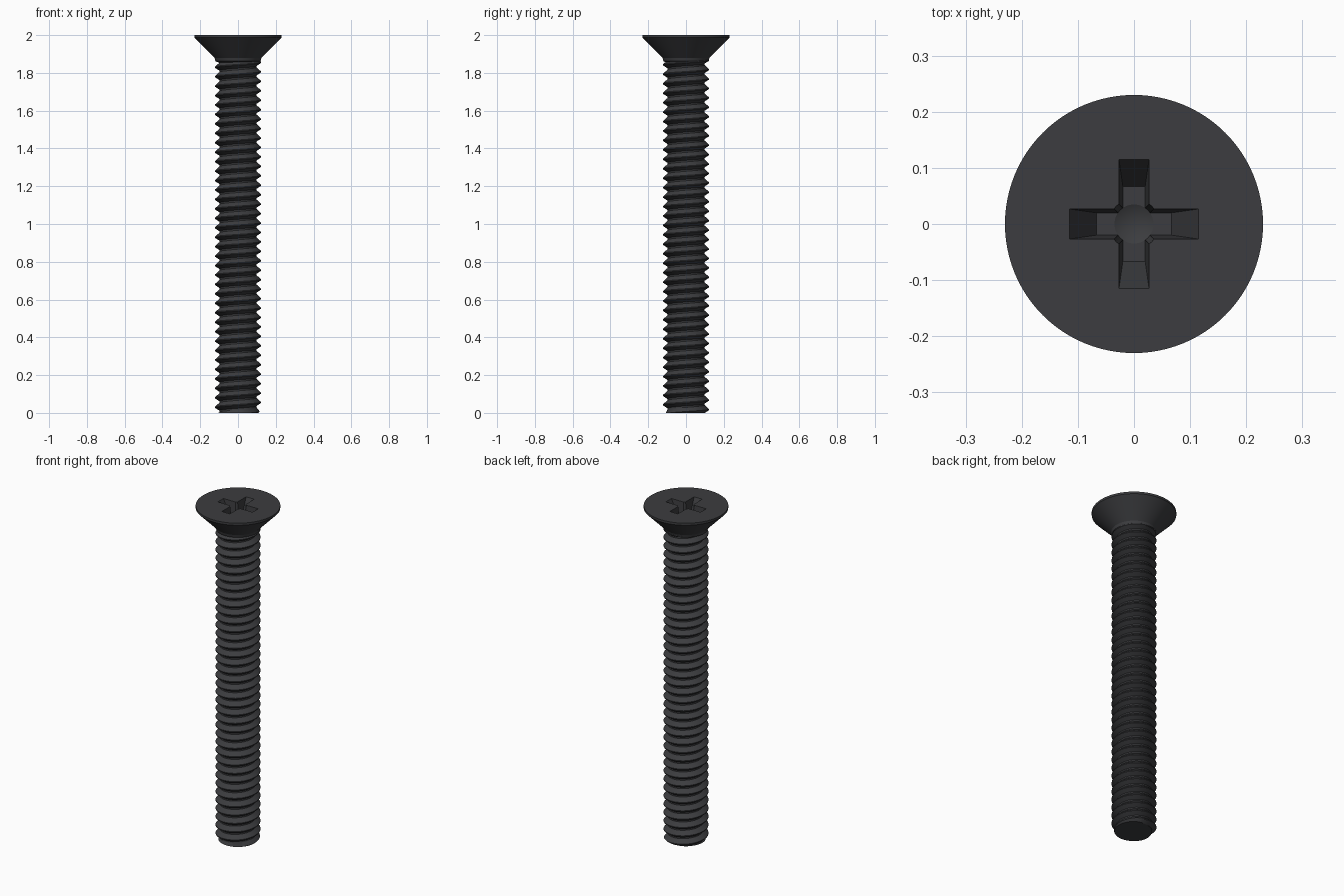
import bpy, bmesh, math
from mathutils import Matrix

if "Cube" in bpy.data.objects:
    bpy.data.objects.remove(bpy.data.objects["Cube"])

PITCH, SEG = 0.05, 48
SHAFT_TOP = 1.87

steel = bpy.data.materials.new("dark_steel")
steel.diffuse_color = (0.045, 0.046, 0.050, 1)
steel.use_nodes = True
steel.node_tree.nodes["Principled BSDF"].inputs["Base Color"].default_value = steel.diffuse_color


def make_object(name, bm):
    bmesh.ops.recalc_face_normals(bm, faces=bm.faces[:])
    mesh = bpy.data.meshes.new(name)
    bm.to_mesh(mesh)
    bm.free()
    ob = bpy.data.objects.new(name, mesh)
    bpy.context.collection.objects.link(ob)
    mesh.materials.append(steel)
    return ob


def select_only(ob):
    bpy.ops.object.select_all(action='DESELECT')
    ob.select_set(True)
    bpy.context.view_layer.objects.active = ob


def lathe(name, profile, steps):
    bm = bmesh.new()
    vs = [bm.verts.new((r, 0, z)) for r, z in profile]
    es = [bm.edges.new(pair) for pair in zip(vs, vs[1:])]
    bmesh.ops.spin(bm, geom=vs + es, cent=(0, 0, 0), axis=(0, 0, 1),
                   angle=2 * math.pi, steps=steps)
    bmesh.ops.remove_doubles(bm, verts=bm.verts[:], dist=1e-5)
    return make_object(name, bm)


def tapered_slot(name, low, high, z0, z1, turn):
    # box whose bottom and top rectangles (half length, half width) differ
    bm = bmesh.new()
    bmesh.ops.create_cube(bm, size=2)
    for v in bm.verts:
        hx, hy = high if v.co.z > 0 else low
        v.co = (v.co.x * hx, v.co.y * hy, z1 if v.co.z > 0 else z0)
    bm.transform(Matrix.Rotation(turn, 4, 'Z'))
    return make_object(name, bm)


# Threaded shaft: thread section swept along a right-handed helix
section = [(0.098, 0.0), (0.098, 0.008), (0.122, 0.0235), (0.122, 0.0285)]
bm = bmesh.new()
turns = math.ceil(SHAFT_TOP / PITCH) + 4
columns = []
for s in range(turns * SEG + 1):
    a = 2 * math.pi * s / SEG
    z = PITCH * (s / SEG - 2) + 0.029
    columns.append([bm.verts.new((r * math.cos(a), r * math.sin(a), z + dz))
                    for r, dz in section])
for s in range((turns - 1) * SEG):
    a = columns[s] + [columns[s + SEG][0]]
    b = columns[s + 1] + [columns[s + SEG + 1][0]]
    for j in range(4):
        bm.faces.new((a[j], b[j], b[j + 1], a[j + 1]))
bmesh.ops.delete(bm, geom=[v for v in bm.verts if not v.link_faces], context='VERTS')

# Trim both ends flat and cap them
for z, direction in ((0, -1), (SHAFT_TOP, 1)):
    bmesh.ops.bisect_plane(bm, geom=bm.verts[:] + bm.edges[:] + bm.faces[:],
                           plane_co=(0, 0, z), plane_no=(0, 0, direction),
                           clear_outer=True)
    rim = [e for e in bm.edges if e.is_boundary
           and all(abs(v.co.z - z) < 1e-4 for v in e.verts)]
    bmesh.ops.edgeloop_fill(bm, edges=rim)

# Chamfer the tip
for v in bm.verts:
    r = math.hypot(v.co.x, v.co.y)
    limit = 0.107 + v.co.z
    if r > limit:
        v.co.x *= limit / r
        v.co.y *= limit / r
shaft = make_object("threaded_shaft", bm)

# Countersunk head with short neck
head = lathe("countersunk_head", [(0, 2), (0.23, 2), (0.23, 1.987), (0.124, 1.879),
                                  (0.119, 1.862), (0.098, 1.852), (0, 1.852)], 96)

# Cross recess cutters: two tapered slots and a pointed centre
cutters = [tapered_slot("slot_cutter", (0.067, 0.020), (0.120, 0.0275), 1.90, 2.01,
                        k * math.pi / 2) for k in range(2)]
cutters.append(lathe("centre_cutter", [(0, 2.01), (0.046, 2.01), (0.035, 1.90),
                                       (0, 1.882)], 24))
select_only(head)
for cutter in cutters:
    mod = head.modifiers.new("recess", 'BOOLEAN')
    mod.operation, mod.solver, mod.object = 'DIFFERENCE', 'EXACT', cutter
    bpy.ops.object.modifier_apply(modifier=mod.name)
for cutter in cutters:
    bpy.data.objects.remove(cutter)

for ob in (shaft, head):
    select_only(ob)
    bpy.ops.object.shade_smooth_by_angle(angle=math.radians(25))
